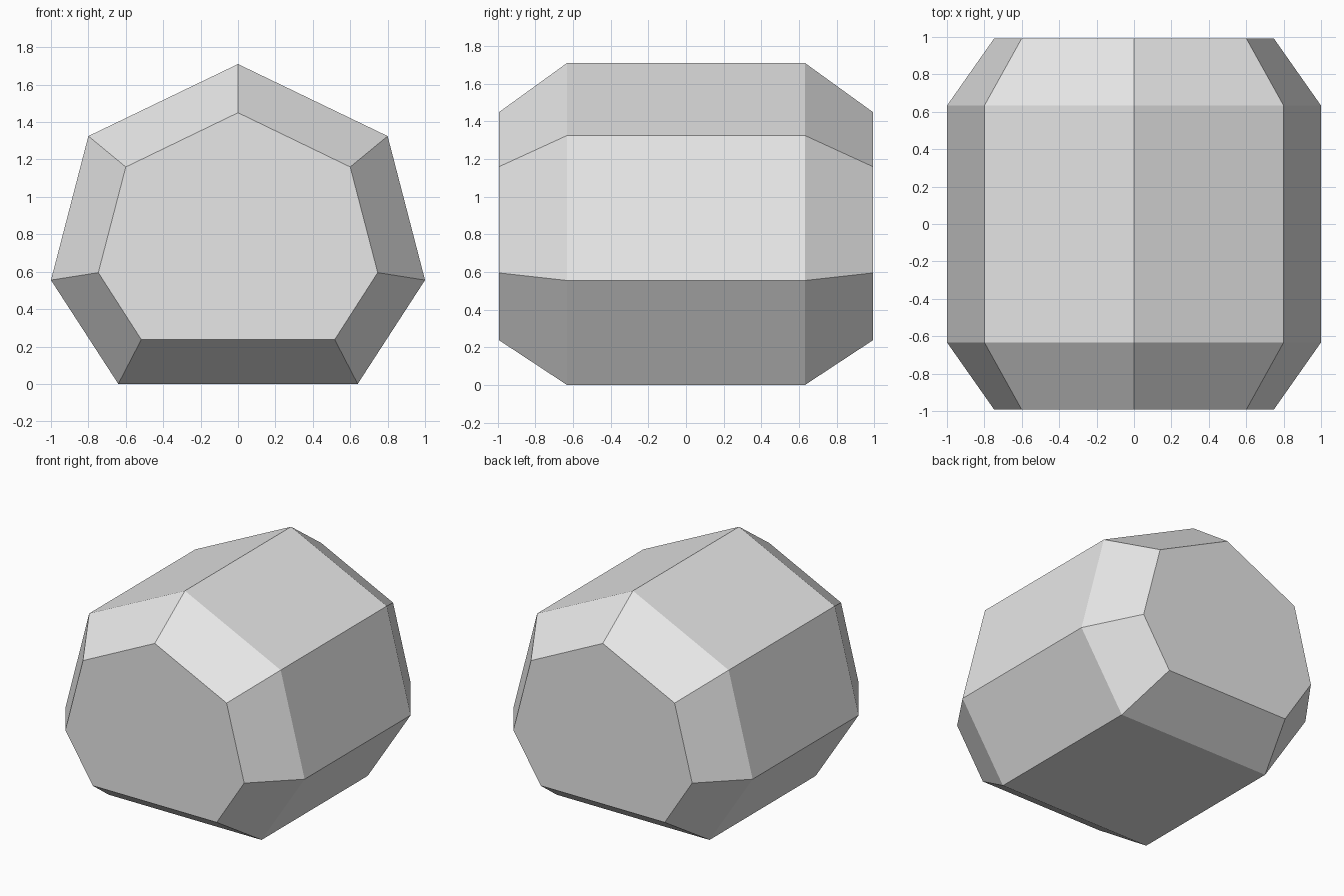
import bpy
import bmesh

# Remove the default cube
cube = bpy.data.objects.get("Cube")
if cube:
    bpy.data.objects.remove(cube, do_unlink=True)

# Single grey material
grey = bpy.data.materials.new("light_grey")
grey.use_nodes = True
colour = (0.8, 0.8, 0.8, 1)
grey.diffuse_color = colour
grey.node_tree.nodes["Principled BSDF"].inputs["Base Color"].default_value = colour

# Half profiles (x, z) from the ridge down: full girth and tapered end
BODY = [(0, 1.71), (0.8, 1.325), (1, 0.555), (0.64, 0)]
END = [(0, 1.45), (0.6, 1.16), (0.747, 0.595), (0.517, 0.237)]


def mirrored(half):
    """Close a half profile into a seven-sided ring."""
    return half + [(-x, z) for x, z in reversed(half[1:])]


# Loft the rings from front to back
bm = bmesh.new()
sections = [(-0.993, END), (-0.633, BODY), (0.633, BODY), (0.993, END)]
rings = [[bm.verts.new((x, y, z)) for x, z in mirrored(half)]
         for y, half in sections]
for a, b in zip(rings, rings[1:]):
    for i in range(len(a)):
        j = (i + 1) % len(a)
        bm.faces.new((a[i], a[j], b[j], b[i]))

# Flat end caps
bm.faces.new(rings[0])
bm.faces.new(rings[-1])
bmesh.ops.recalc_face_normals(bm, faces=bm.faces[:])

mesh = bpy.data.meshes.new("faceted_stone")
bm.to_mesh(mesh)
bm.free()
mesh.materials.append(grey)
stone = bpy.data.objects.new("faceted_stone", mesh)
bpy.context.collection.objects.link(stone)
